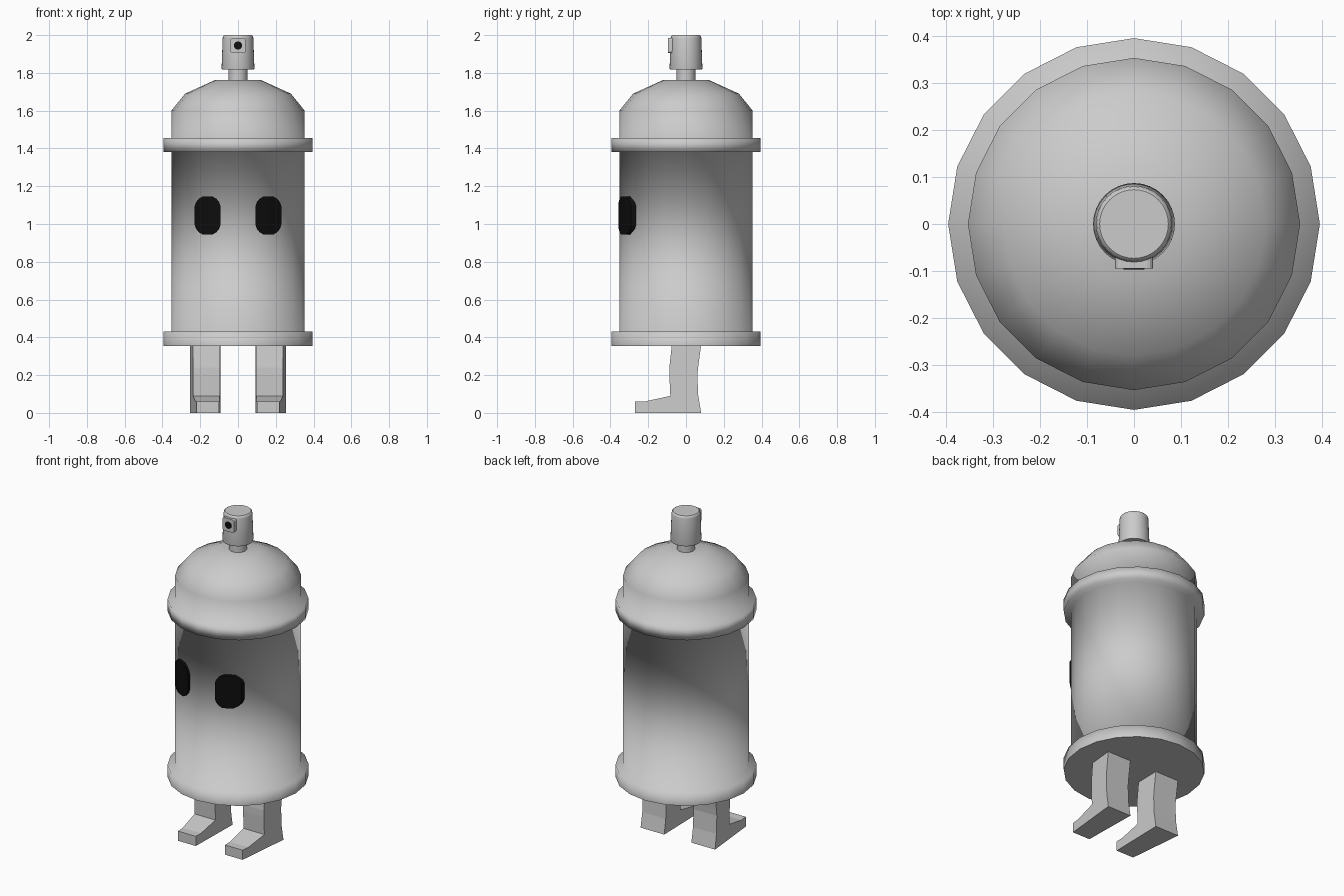
import bpy, bmesh
from math import sin, cos, pi, sqrt

if "Cube" in bpy.data.objects:
    bpy.data.objects.remove(bpy.data.objects["Cube"])


def make_object(name, bm, mat=None):
    bmesh.ops.recalc_face_normals(bm, faces=bm.faces)
    me = bpy.data.meshes.new(name)
    bm.to_mesh(me)
    bm.free()
    ob = bpy.data.objects.new(name, me)
    bpy.context.collection.objects.link(ob)
    if mat:
        me.materials.append(mat)
    return ob


def lathe(name, profile, sides, flat_ends=True):
    """Closed turned solid from (radius, z) points, smooth with flat end caps."""
    bm = bmesh.new()
    rings = [[bm.verts.new((r * sin(2 * pi * i / sides), r * cos(2 * pi * i / sides), z))
              for i in range(sides)] for r, z in profile]
    for a, b in zip(rings, rings[1:]):
        for i in range(sides):
            j = (i + 1) % sides
            bm.faces.new((a[i], a[j], b[j], b[i])).smooth = True
    bm.faces.new(rings[0])
    bm.faces.new(rings[-1]).smooth = not flat_ends
    return make_object(name, bm)


black = bpy.data.materials.new("black")
black.diffuse_color = (0.004, 0.004, 0.004, 1)
black.use_nodes = True
black.node_tree.nodes["Principled BSDF"].inputs["Base Color"].default_value = black.diffuse_color

# Can body with two rims and a domed shoulder
lathe("can_body", [(0.395, 0.355), (0.395, 0.43), (0.353, 0.43), (0.353, 1.38),
                   (0.395, 1.38), (0.395, 1.455), (0.353, 1.455), (0.353, 1.6),
                   (0.28, 1.69), (0.122, 1.762)], 20, flat_ends=False)

# Valve stem and spray cap
lathe("valve_stem", [(0.05, 1.75), (0.05, 1.83)], 32)
lathe("spray_cap", [(0.085, 1.817), (0.087, 1.825), (0.081, 1.985),
                    (0.079, 1.995), (0.073, 2.0)], 32)

# Nozzle plate with rounded corners
bm = bmesh.new()
bmesh.ops.create_cube(bm, size=1)
for v in bm.verts:
    v.co = (v.co.x * 0.08, -0.075 + v.co.y * 0.04, 1.945 + v.co.z * 0.08)
edges = [e for e in bm.edges if abs(e.verts[0].co.y - e.verts[1].co.y) > 0.01]
bmesh.ops.bevel(bm, geom=edges, offset=0.012, segments=3, profile=0.5, affect='EDGES')
make_object("nozzle_plate", bm)

# Spray hole
bpy.ops.mesh.primitive_cylinder_add(vertices=16, radius=0.022, depth=0.01,
                                    location=(0, -0.0915, 1.945), rotation=(pi / 2, 0, 0))
hole = bpy.context.object
hole.name = "spray_hole"
hole.data.materials.append(black)


# Eyes: rounded patches wrapped around the can
def eye(name, side):
    bm = bmesh.new()
    cols = []
    for u, h in [(-1, 0.05), (-0.9, 0.07), (-0.7, 0.088), (-0.4, 0.1), (0, 0.1),
                 (0.4, 0.1), (0.7, 0.088), (0.9, 0.07), (1, 0.05)]:
        x = side * 0.161 + u * 0.068
        cols.append([bm.verts.new((x, -sqrt(r * r - x * x), 1.045 + s * h))
                     for r, s in ((0.37, 1), (0.37, -1), (0.33, -1), (0.33, 1))])
    for a, b in zip(cols, cols[1:]):
        for k in range(4):
            m = (k + 1) % 4
            bm.faces.new((a[k], a[m], b[m], b[k]))
    bm.faces.new(cols[0])
    bm.faces.new(cols[-1])
    return make_object(name, bm, black)


# Legs: side profile as (front y, front z, back y, back z) pairs
LEG = [(-0.075, 0.36, 0.08, 0.36), (-0.088, 0.24, 0.064, 0.24),
       (-0.088, 0.2, 0.06, 0.2), (-0.083, 0.09, 0.065, 0.09), (-0.083, 0, 0.08, 0)]
TOE = [(-0.22, 0.06), (-0.27, 0.06), (-0.27, 0), (-0.22, 0)]


def leg(name, side):
    bm = bmesh.new()

    def pair(y, z):
        t = 0.08 - y
        return [bm.verts.new((side * (0.093 + 0.02 * t), y, z)),
                bm.verts.new((side * (0.255 - 0.1 * t), y, z))]

    front = [pair(p[0], p[1]) for p in LEG]
    back = [pair(p[2], p[3]) for p in LEG]
    toe = [pair(*p) for p in TOE]
    # side walls
    for s in (0, 1):
        for i in range(4):
            bm.faces.new((front[i][s], back[i][s], back[i + 1][s], front[i + 1][s]))
        bm.faces.new((front[3][s], front[4][s], toe[3][s], toe[0][s]))
        bm.faces.new([t[s] for t in toe])
    # outline wall around the profile
    loop = front[:4] + toe + [front[4]] + back[::-1]
    for a, b in zip(loop, loop[1:] + loop[:1]):
        bm.faces.new((a[0], b[0], b[1], a[1]))
    return make_object(name, bm)


for label, side in (("left", -1), ("right", 1)):
    eye(label + "_eye", side)
    leg(label + "_leg", side)
